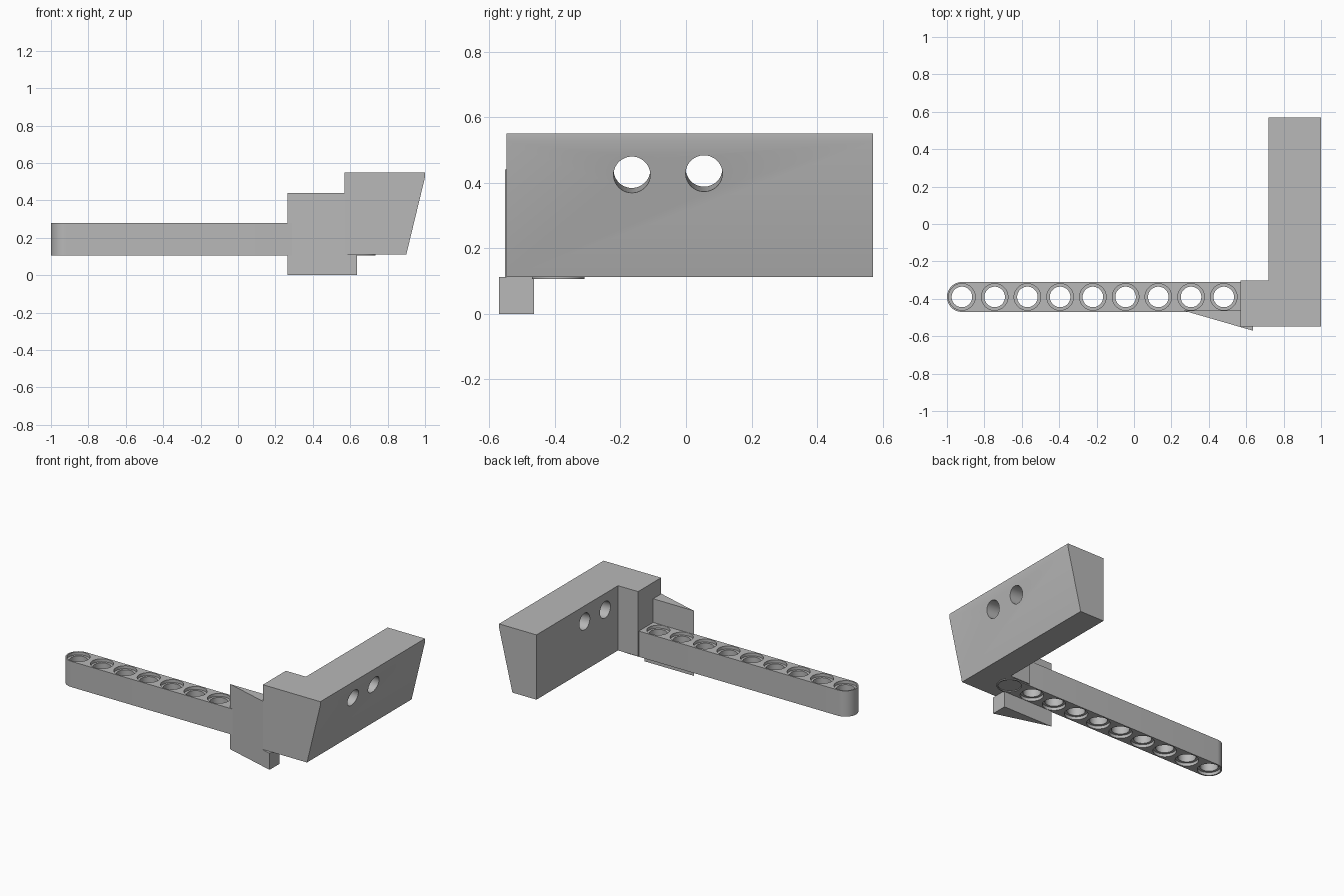
import bpy, bmesh, math
from mathutils import Matrix, Vector

cube = bpy.data.objects.get("Cube")
if cube:
    bpy.data.objects.remove(cube, do_unlink=True)

grey = bpy.data.materials.new("plain grey")
grey.use_nodes = True
grey.diffuse_color = (0.48, 0.48, 0.48, 1)
grey.node_tree.nodes["Principled BSDF"].inputs["Base Color"].default_value = grey.diffuse_color


def make_object(name, bm):
    bmesh.ops.recalc_face_normals(bm, faces=bm.faces[:])
    mesh = bpy.data.meshes.new(name)
    bm.to_mesh(mesh)
    bm.free()
    mesh.materials.append(grey)
    obj = bpy.data.objects.new(name, mesh)
    bpy.context.collection.objects.link(obj)
    return obj


def prism(name, outline, direction):
    """Extrude a flat 3D outline along a direction."""
    bm = bmesh.new()
    face = bm.faces.new([bm.verts.new(p) for p in outline])
    ext = bmesh.ops.extrude_face_region(bm, geom=[face])
    moved = [v for v in ext["geom"] if isinstance(v, bmesh.types.BMVert)]
    bmesh.ops.translate(bm, verts=moved, vec=direction)
    return make_object(name, bm)


def turned(bm, profile, matrix, sides=48):
    """Closed stepped cylinder from (radius, height) rings."""
    rings = []
    for r, z in profile:
        angles = [2 * math.pi * i / sides for i in range(sides)]
        rings.append([bm.verts.new(matrix @ Vector((r * math.cos(a), r * math.sin(a), z)))
                      for a in angles])
    for low, high in zip(rings, rings[1:]):
        for i in range(sides):
            j = (i + 1) % sides
            bm.faces.new((low[i], low[j], high[j], high[i]))
    bm.faces.new(rings[0][::-1])
    bm.faces.new(rings[-1])


def combine(target, other, operation):
    mod = target.modifiers.new("join", 'BOOLEAN')
    mod.operation, mod.object, mod.solver = operation, other, 'EXACT'
    bpy.context.view_layer.objects.active = target
    bpy.ops.object.modifier_apply(modifier=mod.name)
    bpy.data.objects.remove(other, do_unlink=True)


def smooth(obj):
    bpy.ops.object.select_all(action='DESELECT')
    obj.select_set(True)
    bpy.context.view_layer.objects.active = obj
    bpy.ops.object.shade_smooth_by_angle(angle=math.radians(30))


# Beam with rounded ends
PITCH, FIRST, LAST, BEAM_Y, R = 0.175, -0.92, 0.48 + 0.175, -0.39, 0.08
LOW, HIGH = 0.106, 0.28
outline = []
for cx, start in ((LAST, -90), (FIRST, 90)):
    for i in range(25):
        a = math.radians(start + i * 7.5)
        outline.append((cx + R * math.cos(a), BEAM_Y + R * math.sin(a), LOW))
beam = prism("beam", outline, (0, 0, HIGH - LOW))

# Counterbored holes along the beam
INNER, OUTER, STEP = 0.055, 0.071, 0.02
bore = [(OUTER, LOW - 0.05), (OUTER, LOW + STEP), (INNER, LOW + STEP),
        (INNER, HIGH - STEP), (OUTER, HIGH - STEP), (OUTER, HIGH + 0.05)]
bm = bmesh.new()
for i in range(10):
    turned(bm, bore, Matrix.Translation((FIRST + i * PITCH, BEAM_Y, 0)))
combine(beam, make_object("beam_cutter", bm), 'DIFFERENCE')
smooth(beam)

# Rail with a slanted outer face, joined to a stub over the beam end
BOTTOM, TOP, FRONT = 0.112, 0.55, -0.548
section = [(0.72, BOTTOM), (0.9, BOTTOM), (1.0, 0.525), (1.0, TOP), (0.72, TOP)]
head = prism("head_block", [(x, FRONT, z) for x, z in section], (0, 1.118, 0))
stub = prism("stub", [(0.57, FRONT, BOTTOM), (0.8, FRONT, BOTTOM),
                      (0.8, FRONT, TOP), (0.57, FRONT, TOP)], (0, 0.246, 0))
combine(head, stub, 'UNION')

# Two slightly tilted cross holes through the rail
bm = bmesh.new()
for y, z in ((-0.165, 0.432), (0.055, 0.436)):
    place = Matrix.Translation((0.85, y, z)) @ Matrix.Rotation(math.radians(93.5), 4, 'Y')
    turned(bm, [(0.056, -0.3), (0.056, 0.3)], place)
combine(head, make_object("rail_cutter", bm), 'DIFFERENCE')
smooth(head)

# Wedge on the front of the beam: long foot below, shorter cheek above
START, BACK, SLOPE = 0.265, -0.463, -0.107 / 0.37


def wedge(name, end, z0, z1):
    tip = BACK + SLOPE * (end - START)
    prism(name, [(START, BACK, z0), (end, tip, z0), (end, BACK, z0)], (0, 0, z1 - z0))


wedge("wedge_foot", 0.635, 0, BOTTOM)
wedge("wedge_cheek", 0.572, BOTTOM, 0.44)
